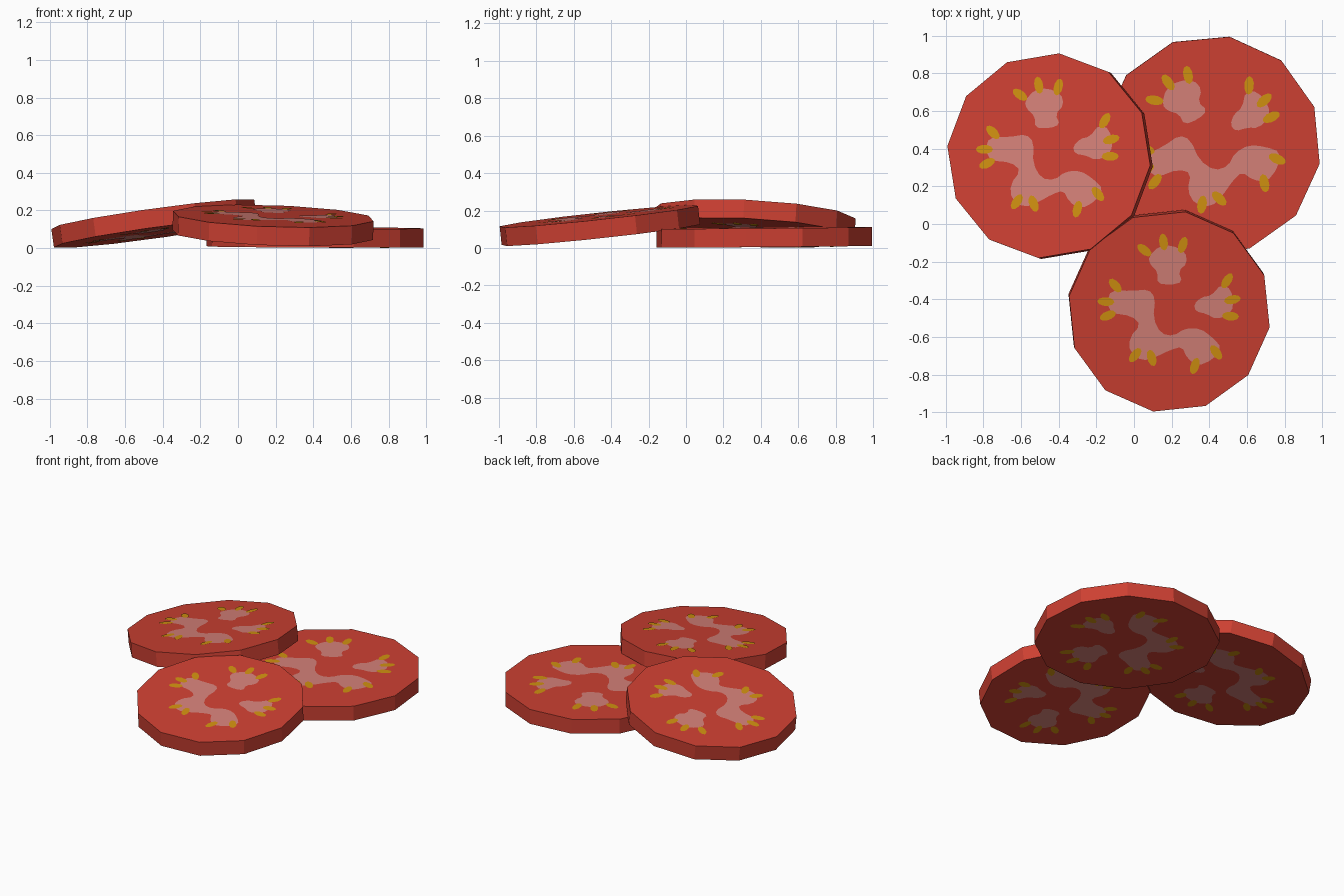
import bpy, bmesh, math
from mathutils import Vector, Matrix

if "Cube" in bpy.data.objects:
    bpy.data.objects.remove(bpy.data.objects["Cube"])


def material(name, rgb):
    m = bpy.data.materials.new(name)
    m.diffuse_color = (*rgb, 1)
    m.use_nodes = True
    m.node_tree.nodes["Principled BSDF"].inputs["Base Color"].default_value = m.diffuse_color
    return m


RED = material("tomato red", (0.61, 0.051, 0.032))
PINK = material("pulp pink", (0.658, 0.216, 0.188))
GOLD = material("seed gold", (0.63, 0.28, 0.005))

THICK, REF_R, PHASE = 0.1, 0.547, math.radians(-5.6)

# pulp outlines, drawn for a slice of radius REF_R
PULP = [
    [(-.32, .10), (-.21, .10), (-.12, .115), (-.08, .07), (-.085, -.04), (-.04, -.12),
     (.03, -.13), (.09, -.085), (.17, -.08), (.24, -.125), (.295, -.18), (.25, -.245),
     (.17, -.285), (.11, -.245), (.08, -.185), (.02, -.205), (-.06, -.25), (-.13, -.275),
     (-.2, -.23), (-.205, -.15), (-.15, -.08), (-.2, -.035), (-.31, -.025), (-.34, .03)],
    [(-.13, .29), (-.08, .35), (-.01, .36), (.065, .33), (.08, .27), (.035, .22),
     (.06, .165), (0, .145), (-.075, .15), (-.075, .21), (-.12, .25)],
    [(.13, .05), (.17, .09), (.22, .10), (.27, .165), (.325, .14), (.345, .05),
     (.315, -.005), (.25, -.025), (.2, 0), (.14, .01)],
]
# seed centre and direction in degrees
SEEDS = [(-.155, .325, 145), (-.055, .375, 100), (.05, .365, 75), (.3, .185, 60),
         (.335, .085, 15), (.33, -.005, 0), (.265, -.205, -50), (.155, -.285, -105),
         (-.08, -.255, -70), (-.17, -.245, -125), (-.33, -.04, 205), (-.345, .035, 180),
         (-.3, .125, 135)]


def rounded(pts):
    """Cut every corner once for a softer outline."""
    out = []
    for i, p in enumerate(pts):
        p, q = Vector(p), Vector(pts[(i + 1) % len(pts)])
        out += [p.lerp(q, .25), p.lerp(q, .75)]
    return out


def seed_outline(x, y, deg):
    c, s = math.cos(math.radians(deg)), math.sin(math.radians(deg))
    pts = []
    for k in range(10):
        t = math.tau * k / 10
        u, v = .046 * math.cos(t), .024 * math.sin(t)
        pts.append(Vector((x + u * c - v * s, y + u * s + v * c)))
    return pts


def make_object(name, bm, mat, matrix):
    me = bpy.data.meshes.new(name)
    bm.to_mesh(me)
    bm.free()
    me.materials.append(mat)
    ob = bpy.data.objects.new(name, me)
    ob.matrix_world = matrix
    bpy.context.collection.objects.link(ob)


def inlay(outlines, scale, lift):
    """Flat outlines on the top face, and mirrored ones on the bottom face."""
    bm = bmesh.new()
    for side in (1, -1):
        for pts in outlines:
            vs = [bm.verts.new((p.x * scale, p.y * scale * side,
                                side * (THICK / 2 + lift))) for p in pts]
            f = bm.faces.new(vs)
            f.normal_update()
            if f.normal.z * side < 0:
                f.normal_flip()
    return bm


def slice_part(name, top, radius, turn, slope):
    n = Vector((-slope[0], -slope[1], 1)).normalized()
    tilt = Vector((0, 0, 1)).rotation_difference(n).to_matrix().to_4x4()
    mat = (Matrix.Translation(Vector(top) - n * THICK / 2) @ tilt
           @ Matrix.Rotation(math.radians(turn), 4, 'Z'))
    # twelve-sided disc
    bm = bmesh.new()
    bmesh.ops.create_cone(bm, cap_ends=True, segments=12, radius1=radius,
                          radius2=radius, depth=THICK,
                          matrix=Matrix.Rotation(PHASE, 4, 'Z'))
    make_object(name + "_flesh", bm, RED, mat)
    # pulp chambers and seeds
    k = radius / REF_R
    make_object(name + "_pulp", inlay([rounded(p) for p in PULP], k, .002), PINK, mat)
    make_object(name + "_seeds", inlay([seed_outline(*s) for s in SEEDS], k, .0035), GOLD, mat)


slice_part("left_slice", (-.453, .363, .18), .547, 0, (.14, -.055))
slice_part("back_slice", (.41, .418, .107), .585, 26, (-.004, .008))
slice_part("front_slice", (.188, -.466, .17), .54, -3.4, (-.035, .108))
